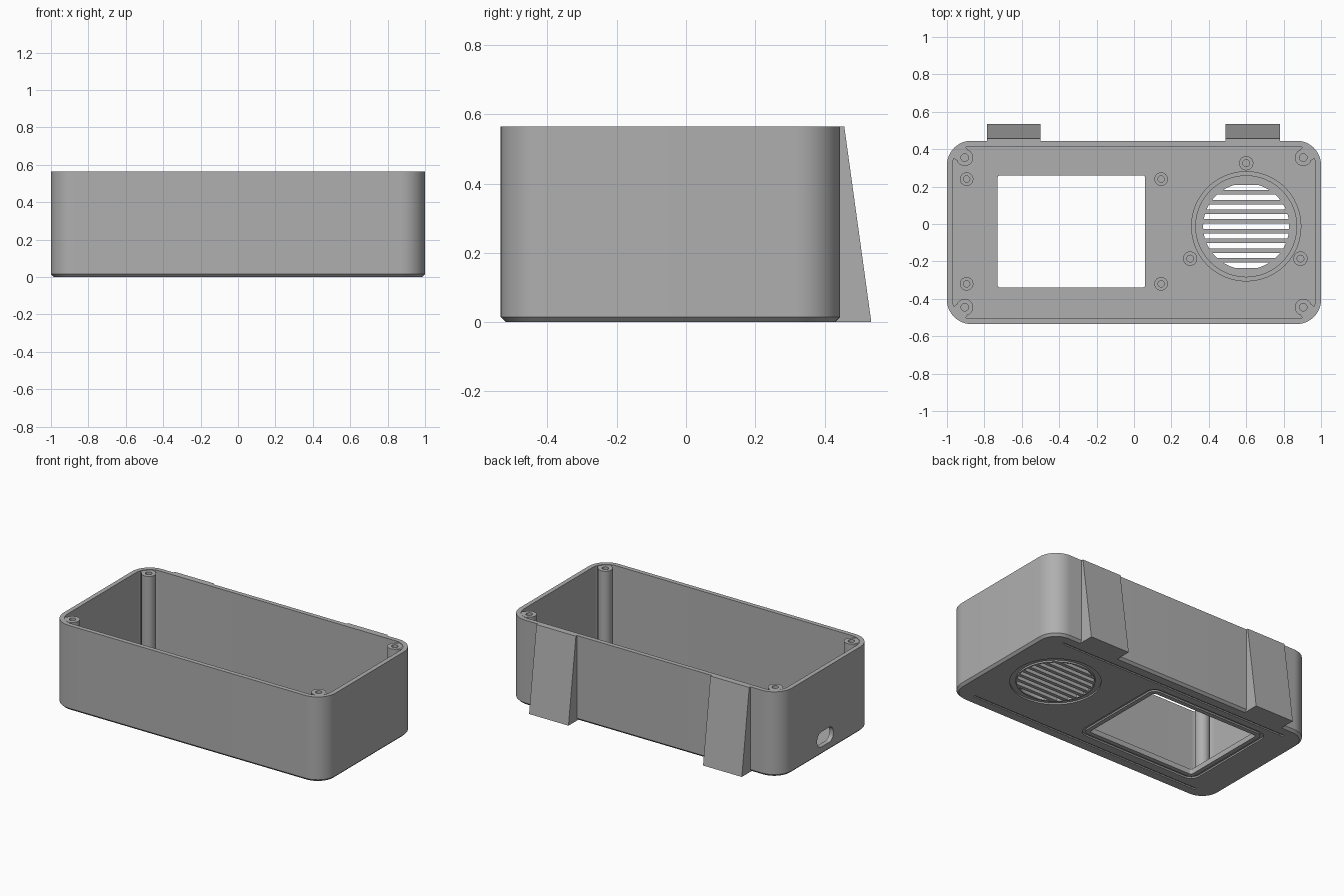
import bpy, bmesh, math
from mathutils import Matrix

if "Cube" in bpy.data.objects:
    bpy.data.objects.remove(bpy.data.objects["Cube"], do_unlink=True)

GREY = (0.43, 0.43, 0.43, 1)
plastic = bpy.data.materials.new("grey_plastic")
plastic.use_nodes = True
plastic.diffuse_color = GREY
plastic.node_tree.nodes["Principled BSDF"].inputs["Base Color"].default_value = GREY

TOP, FLOOR, MID_Y = 0.565, 0.035, -0.045
WALL = 0.03
HX, HY, CORNER = 1.0, 0.49, 0.13


def finish(bm, name, matrix=None):
    """Weld, orient and link a mesh as a named object."""
    bmesh.ops.remove_doubles(bm, verts=bm.verts, dist=1e-5)
    bmesh.ops.recalc_face_normals(bm, faces=bm.faces)
    if matrix:
        bm.transform(matrix)
    mesh = bpy.data.meshes.new(name)
    bm.to_mesh(mesh)
    bm.free()
    mesh.materials.append(plastic)
    obj = bpy.data.objects.new(name, mesh)
    bpy.context.collection.objects.link(obj)
    return obj


def rounded(cx, cy, hx, hy, r, n=12):
    """Rounded rectangle outline; a circle when hx = hy = r."""
    pts = []
    for k, (sx, sy) in enumerate([(1, 1), (-1, 1), (-1, -1), (1, -1)]):
        for i in range(n + 1):
            a = (k + i / n) * math.pi / 2
            pts.append((cx + sx * (hx - r) + r * math.cos(a),
                        cy + sy * (hy - r) + r * math.sin(a)))
    return pts


def circle(cx, cy, r):
    return rounded(cx, cy, r, r, r)


def loft(bm, sections, closed=False):
    """Skin a list of (outline, z); cap the ends unless closed on itself."""
    rings = [[bm.verts.new((x, y, z)) for x, y in pts] for pts, z in sections]
    pairs = list(zip(rings, rings[1:]))
    if closed:
        pairs.append((rings[-1], rings[0]))
    else:
        bm.faces.new(rings[0])
        bm.faces.new(rings[-1])
    for a, b in pairs:
        for i in range(len(a)):
            j = (i + 1) % len(a)
            bm.faces.new((a[i], a[j], b[j], b[i]))


def lofted(name, sections, closed=False, matrix=None):
    bm = bmesh.new()
    loft(bm, sections, closed)
    return finish(bm, name, matrix)


def cut(target, cutter):
    """Subtract the cutter for good and remove it."""
    cutter.hide_render = True
    mod = target.modifiers.new("cut", "BOOLEAN")
    mod.operation, mod.solver, mod.object = "DIFFERENCE", "EXACT", cutter
    bpy.context.view_layer.objects.active = target
    bpy.ops.object.modifier_apply(modifier=mod.name)
    bpy.data.objects.remove(cutter, do_unlink=True)


def smooth(obj):
    bpy.ops.object.select_all(action="DESELECT")
    obj.select_set(True)
    bpy.context.view_layer.objects.active = obj
    bpy.ops.object.shade_smooth_by_angle(angle=math.radians(30))


def body(inset):
    return rounded(0, MID_Y, HX - inset, HY - inset, CORNER - inset)


# Open tray with a chamfered base
case = lofted("case_shell", [(body(0.015), 0), (body(0), 0.015), (body(0), TOP),
                             (body(WALL), TOP), (body(WALL), FLOOR)])

# Display window and the shallow frame groove around it
WX, WY, WHX, WHY = -0.335, -0.04, 0.395, 0.3


def window(m):
    return rounded(WX, WY, WHX + m, WHY + m, 0.015 + m, 6)


cut(case, lofted("window_cutter", [(window(0), -0.1), (window(0), 0.1)]))
cut(case, lofted("frame_cutter", [(window(0.03), -0.02), (window(0.05), -0.02),
                                  (window(0.05), 0.01), (window(0.03), 0.01)], True))

# Speaker grille: horizontal slots trimmed to a circle, with a ring groove
SX, SY, GRILLE_R = 0.6, -0.0125, 0.23
bm = bmesh.new()
for k in range(-4, 5):
    pts = []
    for side in (1, -1):
        for i in range(7):
            dy = k * 0.052 + side * 0.014 * (i / 3 - 1)
            pts.append((SX + side * math.sqrt(GRILLE_R ** 2 - dy ** 2), SY + dy))
    loft(bm, [(pts, -0.1), (pts, 0.1)])
cut(case, finish(bm, "slot_cutter"))
inner, outer = circle(SX, SY, 0.238), circle(SX, SY, 0.272)
cut(case, lofted("ring_cutter", [(inner, -0.02), (outer, -0.02),
                                 (outer, 0.01), (inner, 0.01)], True))

# Two thin grooves along the long edges of the base
for side in (1, -1):
    line = rounded(0, MID_Y + side * 0.41, 0.86, 0.007, 0.006, 4)
    cut(case, lofted("groove_cutter", [(line, -0.02), (line, 0.008)]))

# Cable opening in the right end wall
port = rounded(-0.105, -0.035, 0.05, 0.085, 0.045)
cut(case, lofted("port_cutter", [(port, -1.1), (port, -0.9)],
                 matrix=Matrix.Rotation(math.pi / 2, 4, "Y")))
smooth(case)

# Raised rim that seats the speaker
rim_in, rim_out = circle(SX, SY, 0.27), circle(SX, SY, 0.295)
smooth(lofted("speaker_rim", [(rim_in, 0.025), (rim_out, 0.025),
                              (rim_out, 0.07), (rim_in, 0.07)], True))


def screw_post(name, x, y, r, hole, top, depth):
    smooth(lofted(name, [(circle(x, y, r), 0.025), (circle(x, y, r), top),
                         (circle(x, y, hole), top), (circle(x, y, hole), top - depth)]))


# Short posts for the display and the speaker
for x in (-0.895, 0.145):
    for y in (-0.32, 0.24):
        screw_post("display_post", x, y, 0.036, 0.017, 0.1, 0.05)
for x, y in [(0.6, 0.325), (0.3, -0.185), (0.89, -0.185)]:
    screw_post("speaker_post", x, y, 0.038, 0.018, 0.1, 0.05)

# Full-height lid posts, each webbed into its corner
for sx in (1, -1):
    for sy in (1, -1):
        x, y = sx * 0.905, MID_Y + sy * 0.4
        screw_post("lid_post", x, y, 0.045, 0.02, TOP - 0.003, 0.15)
        bm = bmesh.new()
        bmesh.ops.create_cube(bm, size=1)
        finish(bm, "lid_post_web",
               Matrix.Translation((x + sx * 0.028, y + sy * 0.028, 0.293))
               @ Matrix.Rotation(math.atan2(sy, sx), 4, "Z")
               @ Matrix.Diagonal((0.036, 0.085, 0.536, 1)))

# Tapered feet on the back
for name, x0, x1 in [("right_back_foot", -0.785, -0.5), ("left_back_foot", 0.49, 0.78)]:
    bm = bmesh.new()
    profile = [(0.43, 0), (0.535, 0), (0.457, TOP), (0.43, TOP)]
    face = bm.faces.new([bm.verts.new((x0, y, z)) for y, z in profile])
    new = bmesh.ops.extrude_face_region(bm, geom=[face])["geom"]
    bmesh.ops.translate(bm, vec=(x1 - x0, 0, 0),
                        verts=[v for v in new if isinstance(v, bmesh.types.BMVert)])
    finish(bm, name)
